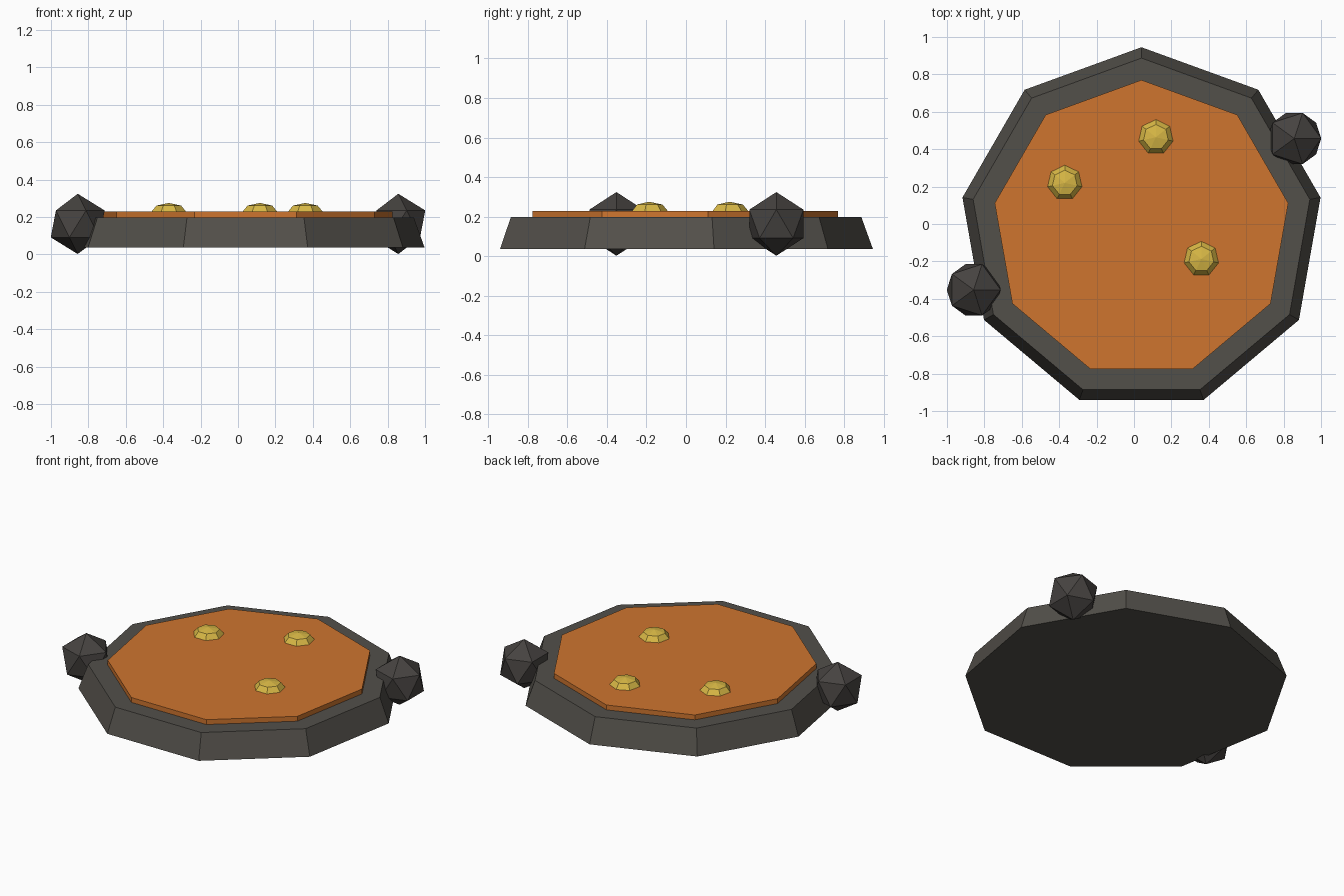
import bpy, bmesh, math

if "Cube" in bpy.data.objects:
    bpy.data.objects.remove(bpy.data.objects["Cube"])


def material(name, rgb):
    m = bpy.data.materials.new(name)
    m.diffuse_color = (*rgb, 1.0)
    m.use_nodes = True
    m.node_tree.nodes["Principled BSDF"].inputs["Base Color"].default_value = m.diffuse_color
    return m


basalt = material("basalt grey", (0.085, 0.079, 0.068))
dark_rock = material("dark rock", (0.061, 0.055, 0.051))
lava = material("lava orange", (0.62, 0.178, 0.028))
yellow = material("bubble yellow", (0.69, 0.48, 0.06))


def finish(name, bm, mat, loc):
    bmesh.ops.recalc_face_normals(bm, faces=bm.faces)
    me = bpy.data.meshes.new(name)
    bm.to_mesh(me)
    bm.free()
    me.materials.append(mat)
    ob = bpy.data.objects.new(name, me)
    ob.location = loc
    bpy.context.collection.objects.link(ob)
    return ob


def stack(name, sides, profile, mat, loc):
    """Stacked polygon rings (radius, z), one corner towards +y; radius 0 is a tip."""
    bm = bmesh.new()
    rings = []
    for r, z in profile:
        if r == 0:
            rings.append([bm.verts.new((0, 0, z))] * sides)
        else:
            angles = [math.pi / 2 + math.tau * i / sides for i in range(sides)]
            rings.append([bm.verts.new((r * math.cos(a), r * math.sin(a), z)) for a in angles])
    for low, high in zip(rings, rings[1:]):
        for i in range(sides):
            j = (i + 1) % sides
            corners = [low[i], low[j], high[j], high[i]]
            bm.faces.new(list(dict.fromkeys(corners)))
    for ring, (r, z) in ((rings[0], profile[0]), (rings[-1], profile[-1])):
        if r > 0:
            bm.faces.new(ring)
    return finish(name, bm, mat, loc)


# Nine-sided stone rim and the lava surface on it
centre = (0.04, -0.027, 0)
stack("stone_base", 9, [(0.972, 0.037), (0.914, 0.197)], basalt, centre)
stack("lava_pool", 9, [(0.797, 0.19), (0.797, 0.229)], lava, centre)

# Low domed bubbles
R, H = 0.096, 0.048
for n, (x, y) in enumerate([(0.117, 0.464), (-0.37, 0.22), (0.36, -0.187)]):
    stack(f"bubble_{n + 1}", 7,
          [(0, -H), (R * 0.707, -H * 0.707), (R, 0), (R * 0.707, H * 0.707), (0, H)],
          yellow, (x, y, 0.227))

# Boulders at the rim
for n, (x, y) in enumerate([(0.857, 0.457), (-0.857, -0.352)]):
    bm = bmesh.new()
    bmesh.ops.create_icosphere(bm, subdivisions=1, radius=0.161)
    finish(f"boulder_{n + 1}", bm, dark_rock, (x, y, 0.163))
